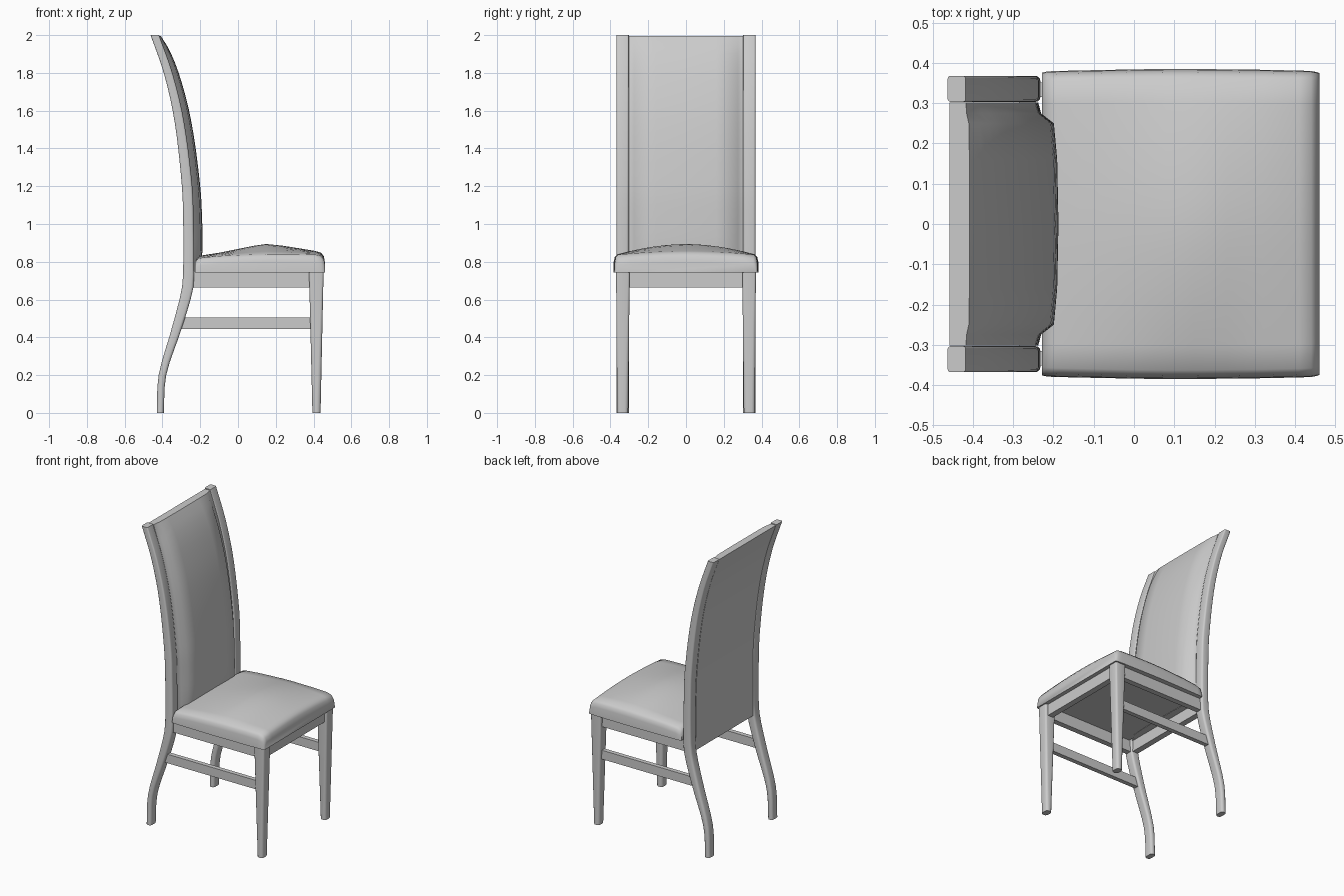
import bpy, bmesh, math

# Remove the default object
if "Cube" in bpy.data.objects:
    bpy.data.objects.remove(bpy.data.objects["Cube"], do_unlink=True)

grey = bpy.data.materials.new("plain_grey")
grey.use_nodes = True
COLOUR = (0.6, 0.6, 0.6, 1)
grey.diffuse_color = COLOUR
grey.node_tree.nodes["Principled BSDF"].inputs["Base Color"].default_value = COLOUR


def loft(name, sections, angle=40):
    """Skin a list of closed loops and cap both ends."""
    bm = bmesh.new()
    rings = [[bm.verts.new(p) for p in s] for s in sections]
    n = len(rings[0])
    for a, b in zip(rings, rings[1:]):
        for i in range(n):
            j = (i + 1) % n
            bm.faces.new((a[i], a[j], b[j], b[i]))
    bm.faces.new(rings[0][::-1])
    bm.faces.new(rings[-1])
    bmesh.ops.recalc_face_normals(bm, faces=bm.faces)
    mesh = bpy.data.meshes.new(name)
    bm.to_mesh(mesh)
    bm.free()
    mesh.materials.append(grey)
    obj = bpy.data.objects.new(name, mesh)
    bpy.context.collection.objects.link(obj)
    bpy.ops.object.select_all(action='DESELECT')
    obj.select_set(True)
    bpy.context.view_layer.objects.active = obj
    bpy.ops.object.shade_smooth_by_angle(angle=math.radians(angle))
    return obj


def rounded(x0, x1, y0, y1, z, r):
    """Horizontal rectangle with rounded corners."""
    pts = []
    corners = ((x1 - r, y1 - r), (x0 + r, y1 - r), (x0 + r, y0 + r), (x1 - r, y0 + r))
    for k, (cx, cy) in enumerate(corners):
        for s in range(4):
            a = math.pi / 2 * (k + s / 3)
            pts.append((cx + r * math.cos(a), cy + r * math.sin(a), z))
    return pts


def box(name, x0, x1, y0, y1, z0, z1):
    loop = ((x0, y0), (x1, y0), (x1, y1), (x0, y1))
    return loft(name, [[(x, y, z) for x, y in loop] for z in (z0, z1)])


def lerp(table, t):
    """Smoothly interpolate the columns of a table keyed by its first column."""
    t = min(max(t, table[0][0]), table[-1][0])
    for i in range(len(table) - 1):
        a, b = table[i], table[i + 1]
        if t <= b[0]:
            p, q = table[max(i - 1, 0)], table[min(i + 2, len(table) - 1)]
            h = b[0] - a[0]
            f = (t - a[0]) / h
            out = []
            for c in range(1, len(a)):
                m0 = (b[c] - p[c]) / (b[0] - p[0]) * h
                m1 = (q[c] - a[c]) / (q[0] - a[0]) * h
                out.append((2*f**3 - 3*f*f + 1) * a[c] + (f**3 - 2*f*f + f) * m0
                           + (3*f*f - 2*f**3) * b[c] + (f**3 - f*f) * m1)
            return out


# Rear post side profile: height, back edge, front edge
POST = [(0, -.43, -.393), (.2, -.42, -.38), (.45, -.35, -.297), (.66, -.297, -.237),
        (.78, -.29, -.233), (1.0, -.29, -.235), (1.2, -.297, -.242),
        (1.55, -.337, -.287), (1.8, -.393, -.347), (2.0, -.463, -.418)]

for side, s in (("left", 1), ("right", -1)):
    # Rear post: curved leg running up into the back
    rings = []
    for i in range(31):
        z = 2 * i / 30
        xb, xf = lerp(POST, z)
        ys = sorted((s * .303, s * .368))
        rings.append(rounded(xb, xf, *ys, z, .016 - .004 * z))
    loft("rear_post_" + side, rings)

    # Tapered front leg
    low, high = sorted((s * .306, s * .365)), sorted((s * .298, s * .37))
    loft("front_leg_" + side, [rounded(.394, .437, *low, 0, .018),
                               rounded(.376, .453, *high, .745, .01)])

    # Side rails
    ys = sorted((s * .315, s * .352))
    box("side_apron_" + side, -.25, .39, *ys, .665, .75)
    ys = sorted((s * .32, s * .35))
    box("side_stretcher_" + side, -.325, .40, *ys, .445, .505)

# Front and rear rails
box("front_apron", .395, .435, -.31, .31, .665, .75)
box("rear_apron", -.285, -.245, -.31, .31, .665, .75)

# Padded backrest: bulges forward of the posts and thins out at the top
PAD = [(.74, .036), (.9, .046), (1.2, .042), (1.5, .039), (1.8, .033), (1.93, .024), (1.995, .008)]
SHAPE = [(-.302, -.15), (-.275, .05), (-.25, .75), (-.16, .93), (0, 1),
         (.16, .93), (.25, .75), (.275, .05), (.302, -.15)]
rings = []
for i in range(27):
    z = .74 + 1.255 * i / 26
    xb, xf = lerp(POST, z)
    pad = lerp(PAD, z)[0]
    ring = [(xf + pad * k, y, z) for y, k in SHAPE]
    rings.append(ring + [(xb + .003, .302, z), (xb + .003, -.302, z)])
loft("backrest_pad", rings, 50)

# Domed seat cushion: position, edge height, crown height, half width
SEAT = [(-.228, .795, .80, .376), (-.215, .815, .825, .379), (-.19, .822, .834, .38),
        (-.1, .83, .848, .382), (0, .835, .868, .384), (.08, .838, .884, .385),
        (.15, .84, .894, .385), (.23, .84, .886, .384), (.32, .84, .872, .383),
        (.41, .838, .857, .381), (.44, .83, .848, .38), (.455, .812, .828, .377),
        (.461, .785, .79, .374)]
rings = []
for x, edge, crown, w in SEAT:
    ring = [(x, -w, .742), (x, -w + .002, edge - .04), (x, -w + .008, edge - .015)]
    for i in range(13):
        t = -1 + i / 6
        ring.append((x, t * (w - .022), edge + (crown - edge) * (1 - abs(t) ** 1.8)))
    ring += [(px, -py, pz) for px, py, pz in reversed(ring[:3])]
    rings.append(ring)
loft("seat_cushion", rings, 50)
